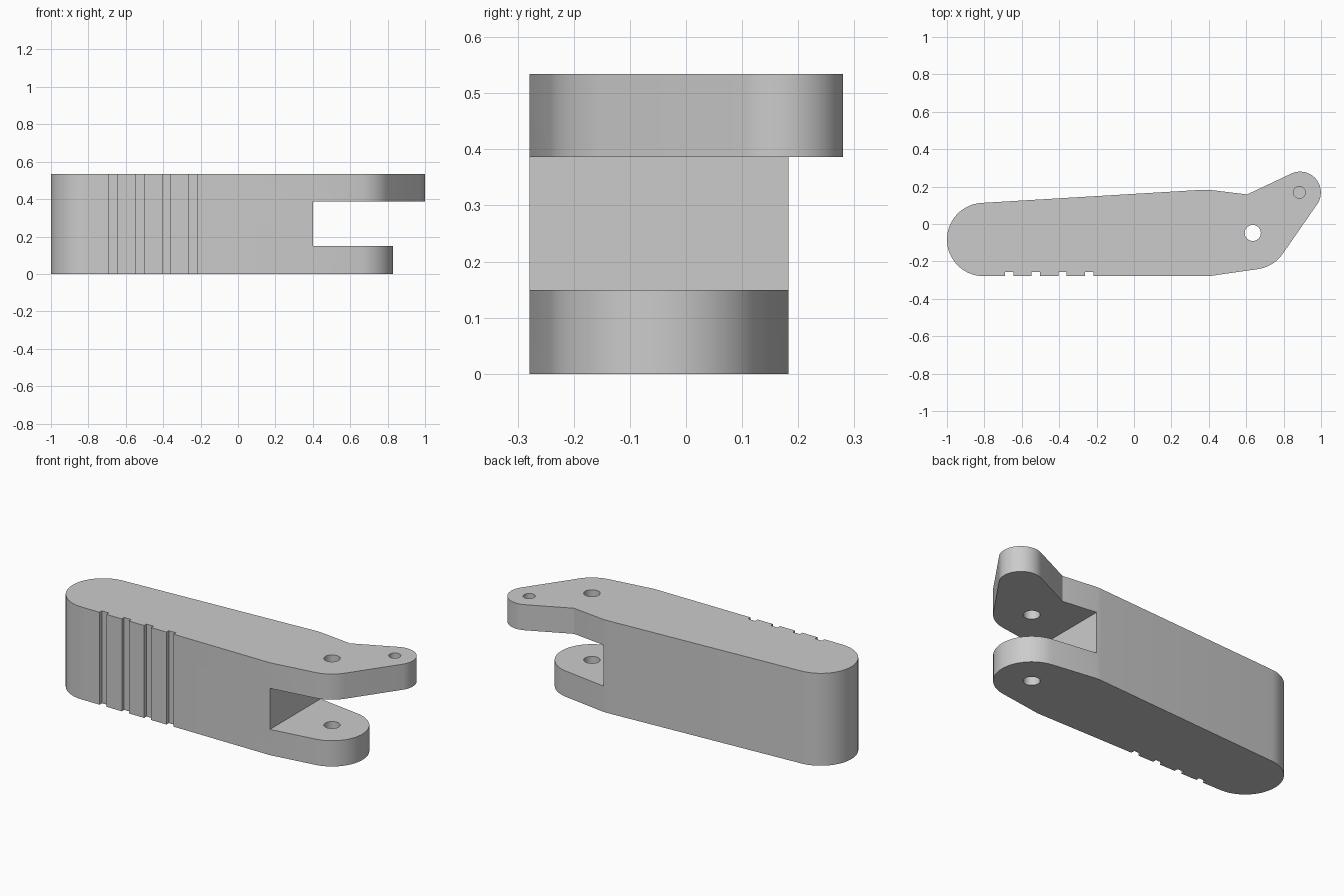
import bpy
import bmesh
from math import radians, cos, sin

if "Cube" in bpy.data.objects:
    bpy.data.objects.remove(bpy.data.objects["Cube"], do_unlink=True)

HEIGHT = 0.534
SLOT_LOW, SLOT_HIGH, SLOT_X = 0.149, 0.386, 0.4
FRONT, BACK = -0.279, 0.183
HINGE, HINGE_R = (0.635, -0.048), 0.195
TIP, TIP_R = (0.888, 0.169), 0.111
HEEL, HEEL_R = (-0.804, -0.083), 0.196

grey = bpy.data.materials.new("plain grey")
grey.use_nodes = True
grey.diffuse_color = (0.6, 0.6, 0.6, 1)
grey.node_tree.nodes["Principled BSDF"].inputs["Base Color"].default_value = (0.6, 0.6, 0.6, 1)


def arc(centre, radius, start, end, steps):
    angles = [radians(start + (end - start) * i / steps) for i in range(steps + 1)]
    return [(centre[0] + radius * cos(a), centre[1] + radius * sin(a)) for a in angles]


def prism(name, outline, low, high):
    """Extrude a flat outline between two heights."""
    bm = bmesh.new()
    face = bm.faces.new([bm.verts.new((x, y, low)) for x, y in outline])
    moved = bmesh.ops.extrude_face_region(bm, geom=[face])["geom"]
    verts = [v for v in moved if isinstance(v, bmesh.types.BMVert)]
    bmesh.ops.translate(bm, verts=verts, vec=(0, 0, high - low))
    bmesh.ops.recalc_face_normals(bm, faces=bm.faces)
    mesh = bpy.data.meshes.new(name)
    bm.to_mesh(mesh)
    bm.free()
    mesh.materials.append(grey)
    obj = bpy.data.objects.new(name, mesh)
    bpy.context.collection.objects.link(obj)
    return obj


def cut(target, cutter):
    """Subtract a cutter and throw it away."""
    cutter.hide_render = True
    mod = target.modifiers.new("cut", "BOOLEAN")
    mod.operation = "DIFFERENCE"
    mod.solver = "EXACT"
    mod.object = cutter
    bpy.context.view_layer.objects.active = target
    bpy.ops.object.modifier_apply(modifier=mod.name)
    bpy.data.objects.remove(cutter, do_unlink=True)


# Handle outline: round heel, grip grooves, hinge bulge, pointed arm
outline = arc(HEEL, HEEL_R, 93.5, 270, 32)
for i in range(4):
    x0 = -0.69 + 0.1425 * i
    x1 = x0 + 0.045
    outline += [(x0, FRONT), (x0, FRONT + 0.022), (x1, FRONT + 0.022), (x1, FRONT)]
outline.append((SLOT_X, FRONT))
outline += arc(HINGE, HINGE_R, -81.8, -34.8, 10)
outline += arc(TIP, TIP_R, -34.8, 115.5, 28)
outline += [(0.605, 0.158), (SLOT_X, BACK), (0.37, BACK)]
body = prism("lever_body", outline, 0, HEIGHT)

# Open slot between the two plates
cut(body, prism("slot_cutter", [(SLOT_X, -0.5), (1.2, -0.5), (1.2, 0.5), (SLOT_X, 0.5)],
                SLOT_LOW, SLOT_HIGH))

# Round off the lower plate around the hinge
waste = arc(HINGE, HINGE_R, -34.8, 81.8, 26)
waste += [(SLOT_X, BACK), (SLOT_X, 0.5), (1.2, 0.5), (1.2, -0.3)]
cut(body, prism("lower_plate_cutter", waste, -0.1, 0.25))

# Hinge hole right through, blind pin hole in the arm tip
cut(body, prism("hinge_hole_cutter", arc(HINGE, 0.043, 0, 348.75, 31), -0.1, 0.7))
cut(body, prism("pin_hole_cutter", arc((0.884, TIP[1]), 0.032, 0, 345, 23), 0.435, 0.7))

bpy.ops.object.select_all(action="DESELECT")
body.select_set(True)
bpy.context.view_layer.objects.active = body
bpy.ops.object.shade_smooth_by_angle(angle=radians(30))
